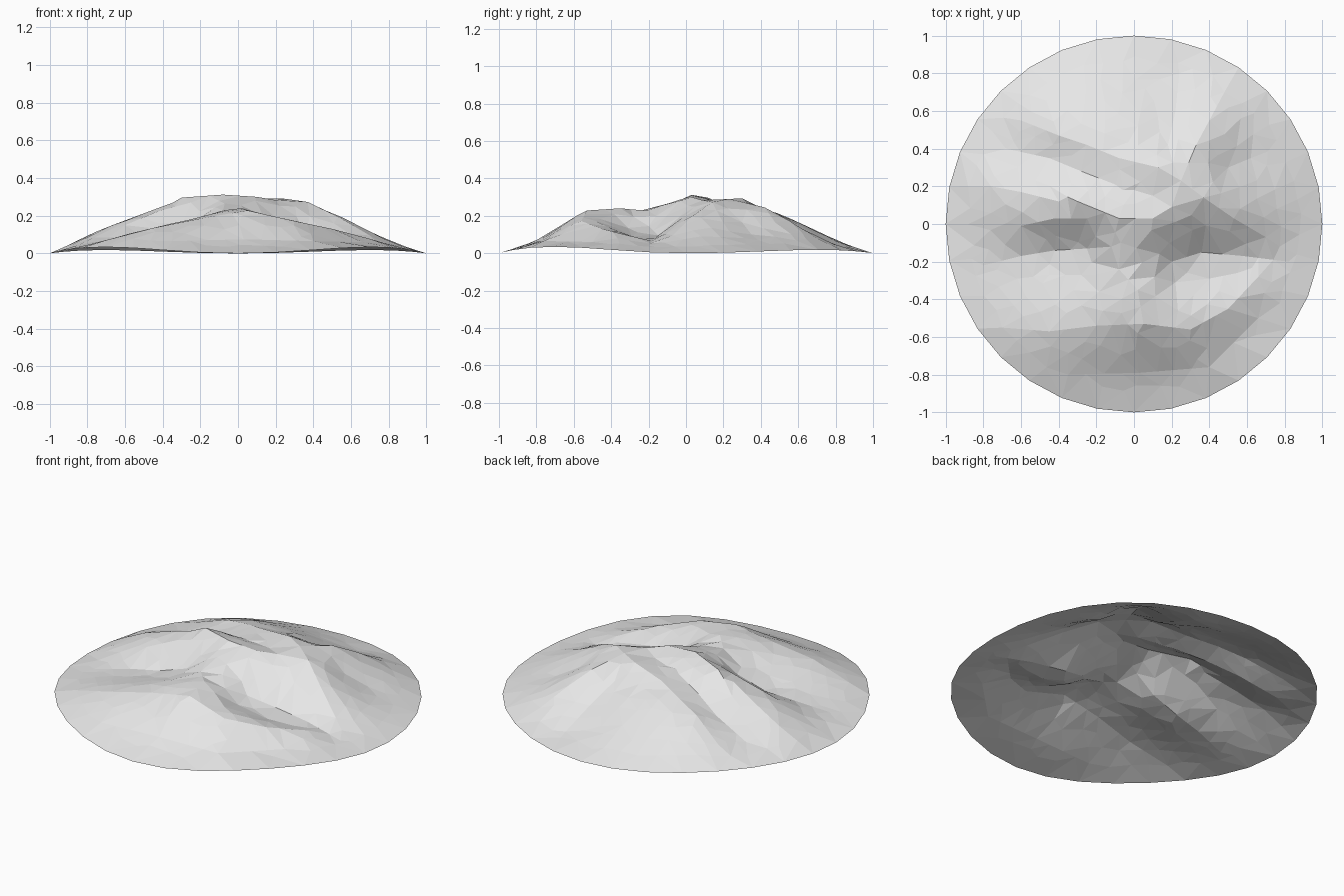
import bpy, math, random
from mathutils import Vector
from mathutils.geometry import delaunay_2d_cdt

if "Cube" in bpy.data.objects:
    bpy.data.objects.remove(bpy.data.objects["Cube"])

random.seed(4)
STEP = 0.09
SOFT = 0.03


def resample(points, step=STEP):
    """Even samples along a 3D polyline."""
    out = [Vector(points[0])]
    for a, b in zip(points, points[1:]):
        a, b = Vector(a), Vector(b)
        n = max(1, round((b - a).length / step))
        out += [a.lerp(b, i / n) for i in range(1, n + 1)]
    return out


# Crests and spurs of the mountain
main_crest = [(-.88, .2, .055), (-.76, .2, .112), (-.6, .17, .175), (-.4, .12, .25),
              (-.3, .12, .296), (-.08, .03, .312), (.1, .03, .3), (.2, .09, .283),
              (.37, .14, .273), (.53, .03, .195), (.7, -.07, .095)]
back_crest = [(-.08, .35, .26), (.13, .3, .293), (.25, .23, .29), (.37, .14, .273)]
back_spur = [(.25, .23, .29), (.33, .42, .245), (.4, .55, .175), (.48, .7, .08)]
north_spur = [(-.08, .35, .26), (.02, .52, .195), (.06, .72, .09)]
back_left_spur = [(-.08, .35, .26), (-.25, .42, .222), (-.4, .47, .182), (-.6, .55, .09)]
front_spur = [(-.08, .03, .312), (-.12, -.12, .245), (-.08, -.24, .228),
              (.02, -.35, .24), (.05, -.53, .228)]
front_right_crest = [(.05, -.53, .228), (.3, -.56, .172), (.5, -.45, .13), (.66, -.28, .088)]
front_left_crest = [(.05, -.53, .228), (-.2, -.54, .185), (-.45, -.57, .135), (-.7, -.55, .07)]
# Shelf on the south flank of the west ridge
west_shelf = [(-.25, .03, .27), (-.42, .03, .225), (-.6, -.01, .15)]
# Valley floors, flat and wide
right_valley = [(.2, -.2, .145), (.36, -.15, .095), (.58, -.17, .078), (.82, -.2, .04)]
right_floor = [(.22, -.31, .135), (.4, -.29, .092), (.55, -.26, .08)]
left_valley = [(-.25, -.13, .16), (-.42, -.14, .105), (-.6, -.17, .08), (-.8, -.22, .045)]
left_floor = [(-.28, -.27, .15), (-.45, -.27, .107), (-.62, -.29, .078)]
back_right_gully = [(.5, .3, .165), (.62, .35, .1), (.8, .42, .04)]
back_gully = [(.18, .42, .215), (.22, .6, .125), (.24, .8, .04)]
plateau_gully = [(.1, .15, .27), (-.1, .21, .25), (-.28, .28, .205), (-.45, .35, .145), (-.68, .4, .07)]
# Outer slopes
front_slope = [(-.35, -.8, .065), (.03, -.79, .075), (.4, -.76, .065), (.66, -.5, .06)]

samples = []
for line in (main_crest, back_crest, back_spur, north_spur, back_left_spur, front_spur,
             front_right_crest, front_left_crest, west_shelf, right_valley, left_valley,
             back_right_gully, back_gully, plateau_gully, front_slope,
             right_floor, left_floor):
    for p in resample(line):
        if all((p.xy - q.xy).length > 0.045 for q in samples):
            samples.append(p)

# Round rim, lifted slightly on the diagonals
RIM = 32
rim = []
for i in range(RIM):
    a = 2 * math.pi * i / RIM
    lift = (0.034 if math.sin(a) < 0 else 0.018) * math.sin(2 * a) ** 2
    rim.append(Vector((math.cos(a), math.sin(a), lift)))
samples += rim


def solve(m, b):
    """Gaussian elimination with pivoting."""
    n = len(b)
    rows = [r[:] + [v] for r, v in zip(m, b)]
    for c in range(n):
        p = max(range(c, n), key=lambda r: abs(rows[r][c]))
        rows[c], rows[p] = rows[p], rows[c]
        pc = rows[c]
        for r in range(c + 1, n):
            rr = rows[r]
            f = rr[c] / pc[c]
            if f:
                for k in range(c, n + 1):
                    rr[k] -= f * pc[k]
    x = [0.0] * n
    for c in reversed(range(n)):
        x[c] = (rows[c][n] - sum(rows[c][k] * x[k] for k in range(c + 1, n))) / rows[c][c]
    return x


def kernel(p, x, y):
    return math.sqrt((x - p.x) ** 2 + (y - p.y) ** 2 + SOFT ** 2)


# Height function passing through every crest, valley and rim sample
weights = solve([[kernel(q, p.x, p.y) for q in samples] for p in samples],
                [p.z for p in samples])


def height(x, y):
    return sum(w * kernel(p, x, y) for w, p in zip(weights, samples))


# Irregular low-poly points: samples plus jittered rings between them
points = [p.copy() for p in samples]
for ring in range(10):
    r = 0.95 * ring / 10 + 0.02
    count = max(1, round(2 * math.pi * r / 0.1))
    for k in range(count):
        a = 2 * math.pi * (k + 0.5 * (ring % 2)) / count
        x = r * math.cos(a) + random.uniform(-.02, .02)
        y = r * math.sin(a) + random.uniform(-.02, .02)
        if all(math.hypot(x - q.x, y - q.y) > 0.05 for q in points):
            points.append(Vector((x, y, min(0.305, max(0.004, height(x, y))))))

flat, _, faces, origins, _, _ = delaunay_2d_cdt([p.xy for p in points], [], [], 0, 1e-5)
verts = [(v.x, v.y, points[o[0]].z) for v, o in zip(flat, origins)]

# Mountain terrain as one open flat-shaded sheet
mesh = bpy.data.meshes.new("mountain_terrain")
mesh.from_pydata(verts, [], [list(f) for f in faces])
mesh.update()
if sum(p.normal.z for p in mesh.polygons) < 0:
    mesh.flip_normals()
terrain = bpy.data.objects.new("mountain_terrain", mesh)
bpy.context.collection.objects.link(terrain)

stone = bpy.data.materials.new("light_grey_stone")
stone.diffuse_color = (0.8, 0.8, 0.8, 1)
stone.use_nodes = True
stone.node_tree.nodes["Principled BSDF"].inputs["Base Color"].default_value = stone.diffuse_color
mesh.materials.append(stone)
